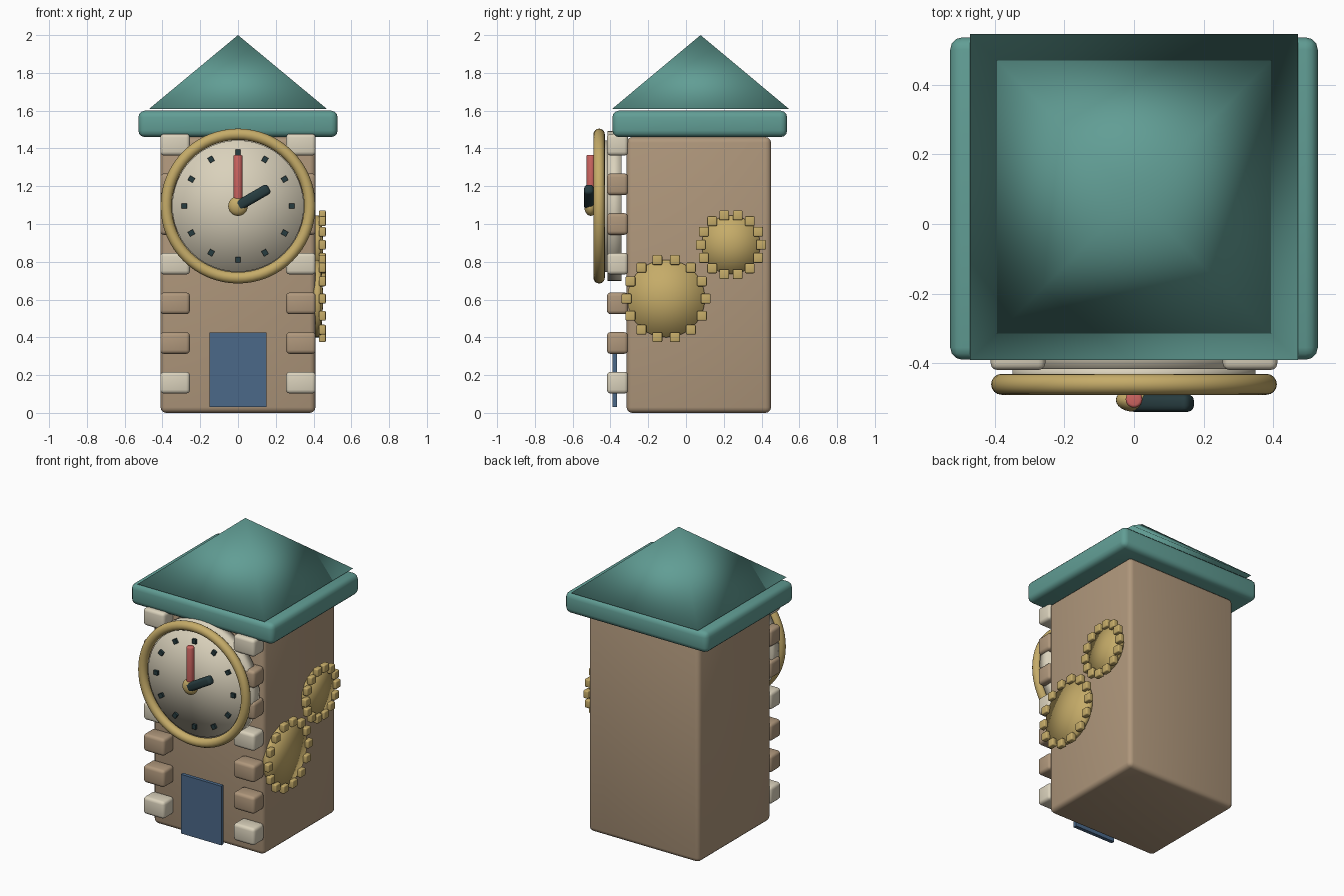
import bpy, bmesh
from math import radians, sin, cos, tau
from mathutils import Matrix, Vector

if "Cube" in bpy.data.objects:
    bpy.data.objects.remove(bpy.data.objects["Cube"])


def material(name, rgb):
    m = bpy.data.materials.new(name)
    m.use_nodes = True
    m.diffuse_color = (*rgb, 1)
    bsdf = m.node_tree.nodes["Principled BSDF"]
    bsdf.inputs["Base Color"].default_value = (*rgb, 1)
    bsdf.inputs["Roughness"].default_value = 0.7
    return m


TAN = material("tan plaster", (0.43, 0.31, 0.20))
CREAM = material("cream", (0.70, 0.64, 0.50))
TEAL = material("teal roof", (0.12, 0.34, 0.30))
GOLD = material("gold", (0.56, 0.41, 0.14))
BLUE = material("blue door", (0.07, 0.14, 0.25))
RED = material("red", (0.62, 0.13, 0.12))
DARK = material("dark slate", (0.02, 0.045, 0.05))


def finish(name, bm, mat, location, bevel=0, turn=0):
    bmesh.ops.recalc_face_normals(bm, faces=bm.faces)
    mesh = bpy.data.meshes.new(name)
    bm.to_mesh(mesh)
    bm.free()
    mesh.materials.append(mat)
    mesh.polygons.foreach_set("use_smooth", [True] * len(mesh.polygons))
    obj = bpy.data.objects.new(name, mesh)
    obj.location = location
    obj.rotation_euler.y = turn
    bpy.context.collection.objects.link(obj)
    if bevel:
        mod = obj.modifiers.new("rounded edges", 'BEVEL')
        mod.width = bevel
        mod.segments = 3
        mod.limit_method = 'ANGLE'
    return obj


def box(name, mat, location, size, bevel=0, turn=0):
    bm = bmesh.new()
    bmesh.ops.create_cube(bm, size=1)
    bmesh.ops.scale(bm, vec=size, verts=bm.verts)
    obj = finish(name, bm, mat, location, bevel, turn)
    if not bevel:
        obj.data.polygons.foreach_set("use_smooth", [False] * len(obj.data.polygons))
    return obj


def disc(name, mat, location, radius, depth, axis, bulge=0):
    # Softly shaded disc whose front cap may swell outwards
    bm = bmesh.new()
    bmesh.ops.create_cone(bm, cap_ends=True, cap_tris=True, segments=48,
                          radius1=radius, radius2=radius, depth=depth)
    for v in bm.verts:
        if v.co.xy.length < radius / 2 and v.co.z > 0:
            v.co.z += bulge
    rot = Matrix.Rotation(radians(90), 3, 'Y' if axis == 'X' else 'X')
    bmesh.ops.rotate(bm, verts=bm.verts, matrix=rot)
    return finish(name, bm, mat, location)


# Tower, eave and pyramid roof
box("tower_body", TAN, (0, 0.068, 0.73), (0.82, 0.765, 1.46), 0.03)
box("eave", TEAL, (0, 0.073, 1.53), (1.055, 0.925, 0.14), 0.035)
bm = bmesh.new()
bmesh.ops.create_cone(bm, cap_ends=True, segments=4, radius1=0.5 ** 0.5, radius2=0, depth=1)
bmesh.ops.remove_doubles(bm, verts=bm.verts, dist=0.001)
bmesh.ops.rotate(bm, verts=bm.verts, matrix=Matrix.Rotation(radians(45), 3, 'Z'))
bmesh.ops.scale(bm, vec=(0.94, 0.935, 0.39), verts=bm.verts)
finish("pyramid_roof", bm, TEAL, (0, 0.077, 1.805))

# Corner stones, every third one pale
for side, label in ((-1, "right"), (1, "left")):
    for i in range(7):
        box(f"corner_stone_{label}_{i + 1}", TAN if i % 3 else CREAM,
            (side * 0.333, -0.363, 0.16 + 0.21 * i), (0.157, 0.112, 0.115), 0.02)

# Door
box("door", BLUE, (0, -0.378, 0.228), (0.3, 0.024, 0.395))

# Clock backing, face and ring
CZ = 1.095
disc("clock_backing", CREAM, (0, -0.378, CZ), 0.398, 0.075, 'Y')
disc("clock_face", CREAM, (0, -0.43, CZ), 0.348, 0.04, 'Y')
bpy.ops.mesh.primitive_torus_add(major_radius=0.38, minor_radius=0.03, major_segments=64,
                                 minor_segments=16, location=(0, -0.46, CZ),
                                 rotation=(radians(90), 0, 0))
ring = bpy.context.object
ring.name = "clock_ring"
ring.data.materials.append(GOLD)
bpy.ops.object.shade_smooth()

# Hour marks
for i in range(12):
    a = tau * i / 12
    box(f"hour_mark_{i + 1}", DARK, (0.285 * sin(a), -0.453, CZ + 0.285 * cos(a)),
        (0.027, 0.025, 0.03), 0, a)

# Hands and hub
a = radians(60)
box("hour_hand", DARK, (0.09 * sin(a), -0.514, CZ + 0.09 * cos(a)),
    (0.056, 0.05, 0.2), 0.018, a)
bm = bmesh.new()
bmesh.ops.create_cone(bm, cap_ends=True, segments=24, radius1=0.024, radius2=0.024, depth=0.27)
finish("minute_hand", bm, RED, (0, -0.503, CZ + 0.135), 0.008)
bm = bmesh.new()
bmesh.ops.create_uvsphere(bm, u_segments=24, v_segments=16, radius=0.052)
bmesh.ops.scale(bm, vec=(1, 0.65, 1), verts=bm.verts)
finish("hand_hub", bm, GOLD, (0, -0.505, CZ))

# Side gears with square teeth
for label, y, z, radius, reach in (("large", -0.105, 0.605, 0.205, 0.21),
                                   ("small", 0.238, 0.89, 0.155, 0.16)):
    disc(f"{label}_gear", GOLD, (0.42, y, z), radius, 0.04, 'X', 0.012)
    for i in range(14):
        a = tau * i / 14
        box(f"{label}_gear_tooth_{i + 1}", GOLD,
            (0.447, y + reach * cos(a), z + reach * sin(a)), (0.036, 0.052, 0.052), 0.007)
